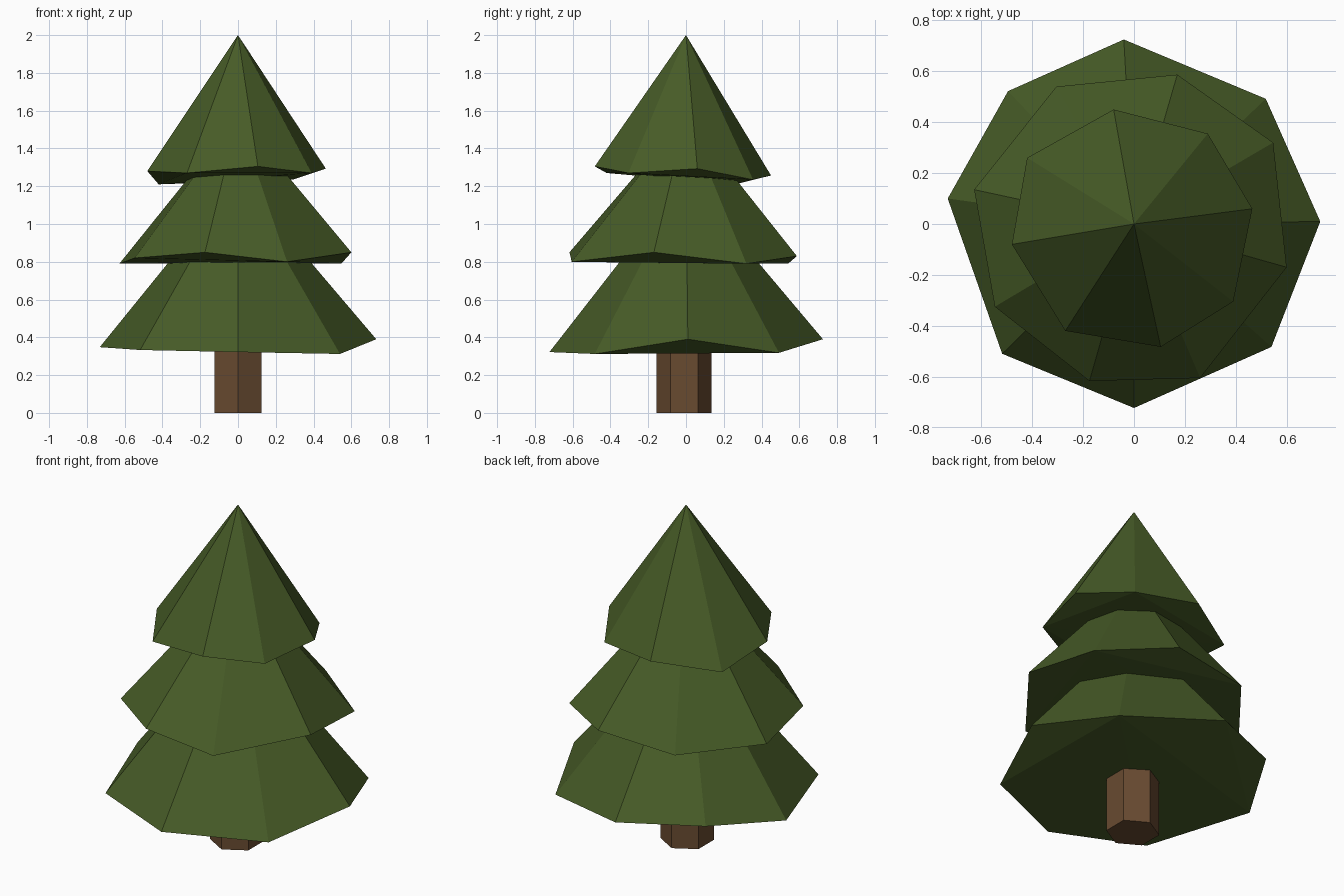
import bpy, bmesh

if "Cube" in bpy.data.objects:
    bpy.data.objects.remove(bpy.data.objects["Cube"])


def material(name, rgb):
    m = bpy.data.materials.new(name)
    m.diffuse_color = (*rgb, 1)
    m.use_nodes = True
    m.node_tree.nodes["Principled BSDF"].inputs["Base Color"].default_value = m.diffuse_color
    return m


green = material("needles", (0.062, 0.105, 0.02))
brown = material("bark", (0.14, 0.07, 0.03))


def tier(name, rim, apex_z):
    """Closed eight-sided cone: convex hull of an irregular rim and an apex."""
    bm = bmesh.new()
    for p in rim + [(0, 0, apex_z)]:
        bm.verts.new(p)
    bmesh.ops.convex_hull(bm, input=bm.verts)
    bmesh.ops.recalc_face_normals(bm, faces=bm.faces)
    me = bpy.data.meshes.new(name)
    bm.to_mesh(me)
    bm.free()
    me.materials.append(green)
    bpy.context.collection.objects.link(bpy.data.objects.new(name, me))


# Foliage tiers, rims listed counter-clockwise from +x
tier("lower_foliage", [
    (0.732, 0.01, 0.39), (0.518, 0.492, 0.318), (-0.04, 0.725, 0.39), (-0.495, 0.522, 0.41),
    (-0.732, 0.10, 0.348), (-0.518, -0.51, 0.333), (0, -0.723, 0.322), (0.54, -0.483, 0.312)], 1.25)
tier("middle_foliage", [
    (0.60, -0.17, 0.85), (0.547, 0.32, 0.79), (0.17, 0.587, 0.83), (-0.305, 0.54, 0.79),
    (-0.628, 0.135, 0.79), (-0.547, -0.325, 0.82), (-0.175, -0.617, 0.85), (0.26, -0.605, 0.80)], 1.57)
tier("top_foliage", [
    (0.465, 0.06, 1.293), (0.29, 0.355, 1.235), (-0.08, 0.45, 1.257), (-0.42, 0.26, 1.21),
    (-0.48, -0.08, 1.28), (-0.27, -0.42, 1.27), (0.105, -0.483, 1.305), (0.39, -0.305, 1.27)], 2.0)

# Hexagonal trunk with corners facing front and back
bpy.ops.mesh.primitive_cylinder_add(vertices=6, radius=0.145, depth=0.37, location=(0, -0.01, 0.185))
trunk = bpy.context.object
trunk.name = "trunk"
trunk.data.materials.append(brown)
